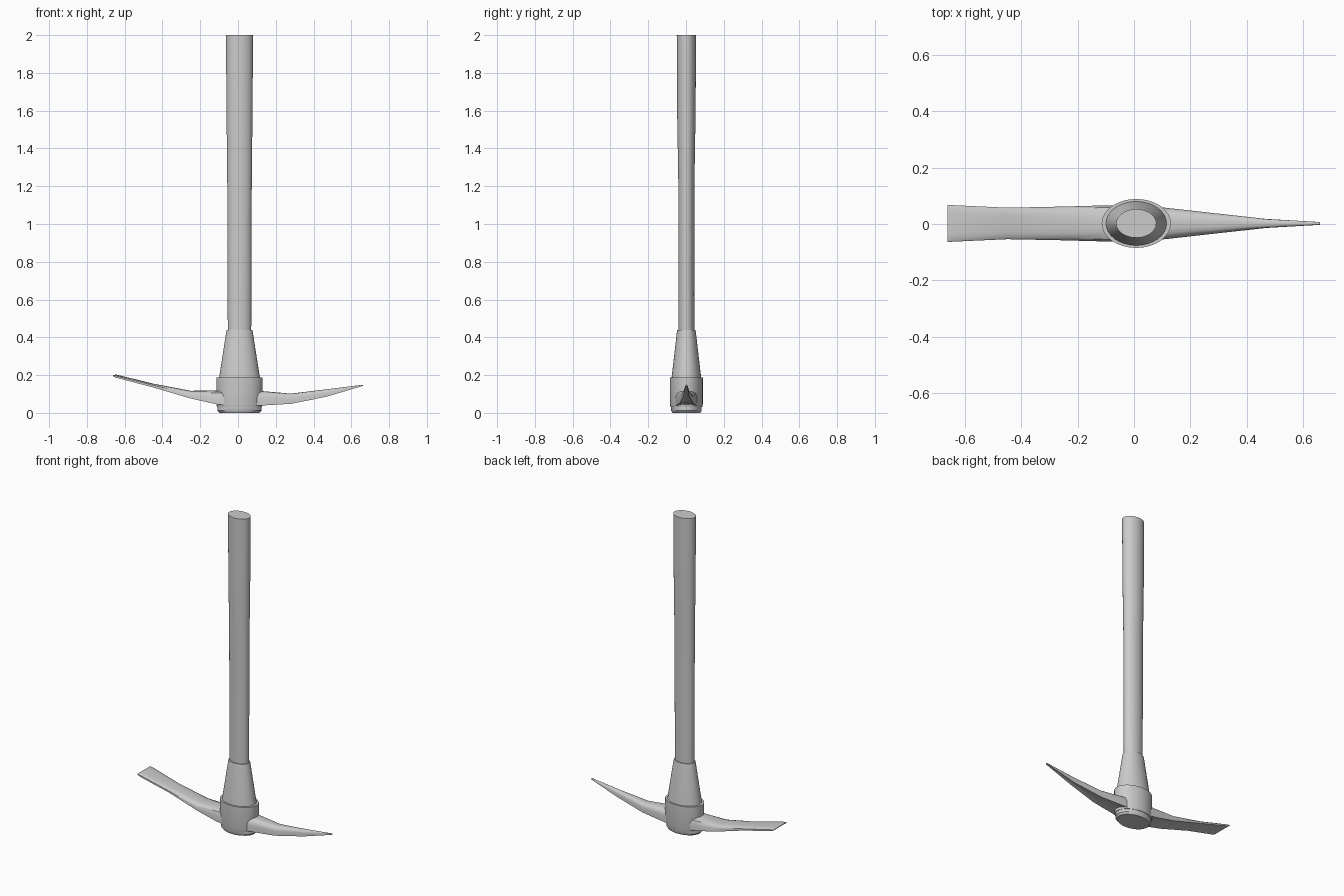
import bpy, bmesh, math

if "Cube" in bpy.data.objects:
    bpy.data.objects.remove(bpy.data.objects["Cube"])

CX, CY = 0.008, 0.002   # axis of the handle


def loft(name, rings, angle=35):
    """Skin a list of equal-length closed rings and cap both ends."""
    bm = bmesh.new()
    loops = [[bm.verts.new(p) for p in ring] for ring in rings]
    n = len(loops[0])
    for a, b in zip(loops, loops[1:]):
        for i in range(n):
            j = (i + 1) % n
            bm.faces.new((a[i], a[j], b[j], b[i]))
    bm.faces.new(loops[0])
    bm.faces.new(loops[-1])
    bmesh.ops.recalc_face_normals(bm, faces=bm.faces)
    me = bpy.data.meshes.new(name)
    bm.to_mesh(me)
    bm.free()
    ob = bpy.data.objects.new(name, me)
    bpy.context.collection.objects.link(ob)
    bpy.ops.object.select_all(action='DESELECT')
    ob.select_set(True)
    bpy.context.view_layer.objects.active = ob
    bpy.ops.object.shade_smooth_by_angle(angle=math.radians(angle))
    return ob


def oval_stack(name, levels, n=32):
    """Stack of ellipses given as (z, x radius, y radius)."""
    return loft(name, [[(CX + rx * math.cos(2 * math.pi * i / n),
                         CY + ry * math.sin(2 * math.pi * i / n), z)
                        for i in range(n)] for z, rx, ry in levels])


# Blade cross-section: straight sides, arched top, slightly hollow underside
HALF = [(0.5, 0.06), (1.0, 0.0), (1.0, 0.55), (0.88, 0.82), (0.6, 0.95), (0.3, 0.99)]
SECTION = [(0, 0.08)] + HALF + [(0, 1)] + [(-u, t) for u, t in reversed(HALF)]


def blade(name, stations):
    """Stations are (x, half width, bottom z, top z)."""
    return loft(name, [[(x, CY + u * w, lo + t * (hi - lo)) for u, t in SECTION]
                       for x, w, lo, hi in stations], 40)


# Wooden shaft
oval_stack("handle", [(0.42, 0.062, 0.042), (1.24, 0.065, 0.043),
                      (1.60, 0.069, 0.049), (2.0, 0.0715, 0.051)])
# Flared foot of the shaft
oval_stack("handle_flare", [(0.18, 0.109, 0.079), (0.43, 0.070, 0.050), (0.44, 0.067, 0.048)])
# Steel eye around the flare
oval_stack("head_collar", [(0.03, 0.119, 0.084), (0.045, 0.123, 0.087), (0.187, 0.123, 0.087)])
# Handle end showing below the eye
oval_stack("handle_base", [(0.0, 0.105, 0.073), (0.012, 0.116, 0.081), (0.035, 0.116, 0.081)])

# Broad digging blade
blade("adze_blade", [(-0.03, 0.065, 0.037, 0.122), (-0.11, 0.064, 0.045, 0.119),
                     (-0.25, 0.060, 0.076, 0.117), (-0.45, 0.056, 0.135, 0.155),
                     (-0.645, 0.065, 0.186, 0.203), (-0.663, 0.066, 0.195, 0.200)])
# Pointed blade
blade("pick_spike", [(0.05, 0.060, 0.037, 0.119), (0.11, 0.056, 0.038, 0.117),
                     (0.28, 0.037, 0.048, 0.102), (0.47, 0.016, 0.086, 0.125),
                     (0.661, 0.005, 0.143, 0.149)])
